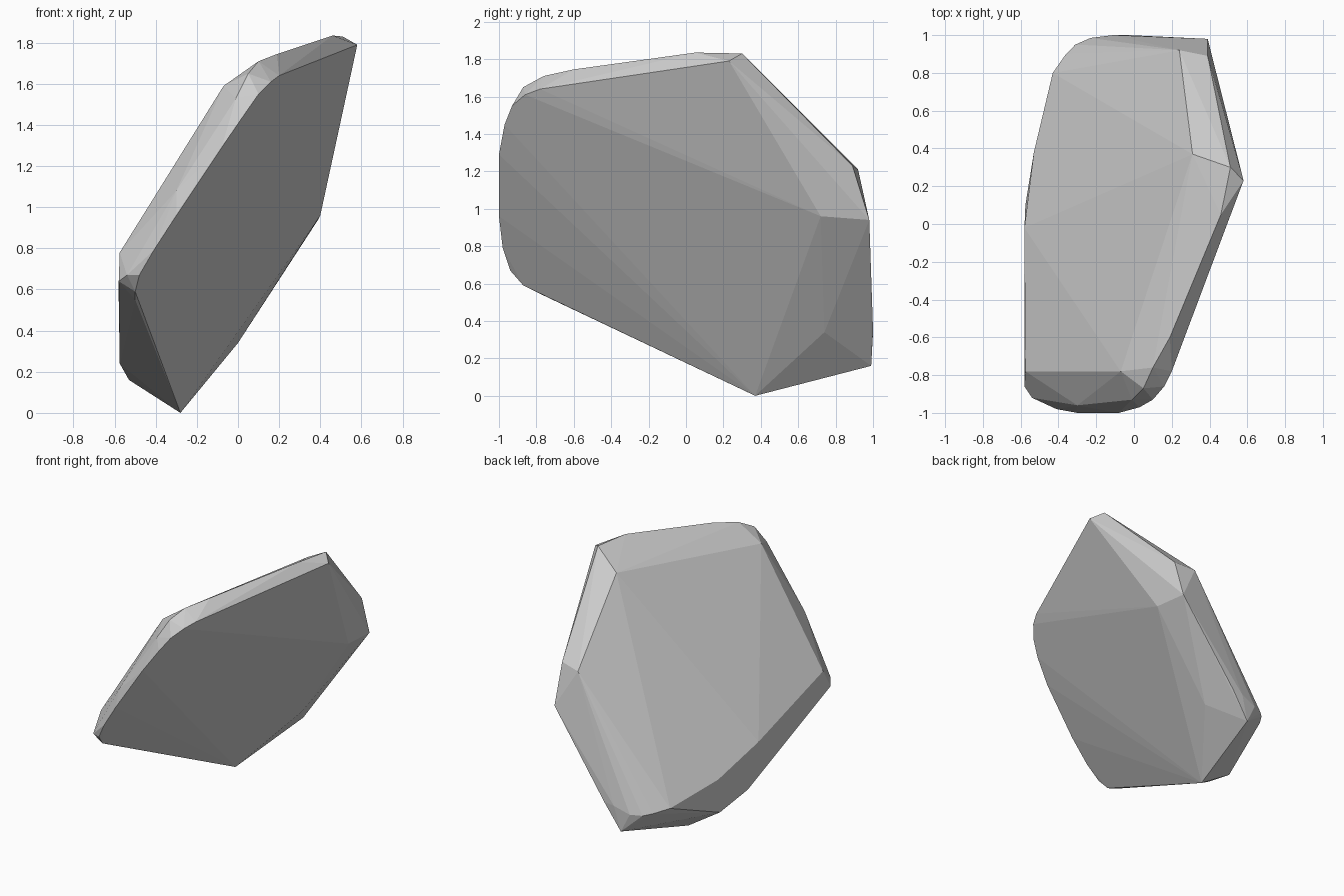
import bpy, bmesh

# Rock slab: a faceted convex stone, described by a few rim profiles (x, y, z)

# sharp corners: foot, leaning tip and the chiselled back end
corners = [
    (-.28, .37, 0), (.58, .23, 1.79), (.39, .98, .94), (.40, .72, .96),
    (0, .74, .34), (-.03, 1, .35), (-.16, .99, .16),
    (.51, .30, 1.83), (.39, .89, 1.23), (.24, .92, 1.21), (.31, .37, 1.71),
]
# rounded outline of the underside along the front
front_rim = [
    (.20, -.78, 1.64), (.16, -.86, 1.61), (.10, -.93, 1.55), (.03, -.97, 1.45),
    (-.08, -1, 1.29), (-.30, -1, .96), (-.41, -.98, .79), (-.48, -.94, .67),
    (-.50, -.87, .59), (-.50, -.79, .55),
]
# upper ridge and the chamfer around the broad upper face
upper_rim = [
    (.46, .05, 1.835), (.19, -.60, 1.745), (.10, -.76, 1.71), (.05, -.87, 1.65),
    (-.01, -.93, 1.53), (-.30, -.96, 1.08), (-.54, -.92, .67), (-.58, -.86, .64),
    (.19, -.16, 1.68), (-.07, -.78, 1.59), (-.575, -.78, .78),
]
# narrow left edge running round to the back
left_edge = [
    (-.58, -.27, .41), (-.575, .10, .24), (-.53, .36, .16), (-.58, -.02, .55),
    (-.53, .38, .41), (-.43, .80, .33), (-.36, .90, .31), (-.31, .95, .30),
    (-.23, .985, .30), (-.11, 1, .34),
]

# wrap all rims in one hull
bm = bmesh.new()
for p in corners + front_rim + upper_rim + left_edge:
    bm.verts.new(p)
hull = bmesh.ops.convex_hull(bm, input=bm.verts[:])
loose = {g for g in hull["geom_interior"] + hull["geom_unused"]
         if isinstance(g, bmesh.types.BMVert)}
bmesh.ops.delete(bm, geom=list(loose), context='VERTS')

# merge nearly flat triangles into broad facets
bmesh.ops.dissolve_limit(bm, angle_limit=.03, verts=bm.verts[:], edges=bm.edges[:])
bmesh.ops.recalc_face_normals(bm, faces=bm.faces[:])

mesh = bpy.data.meshes.new("rock")
bm.to_mesh(mesh)
bm.free()
rock = bpy.data.objects.new("rock", mesh)
bpy.context.collection.objects.link(rock)
